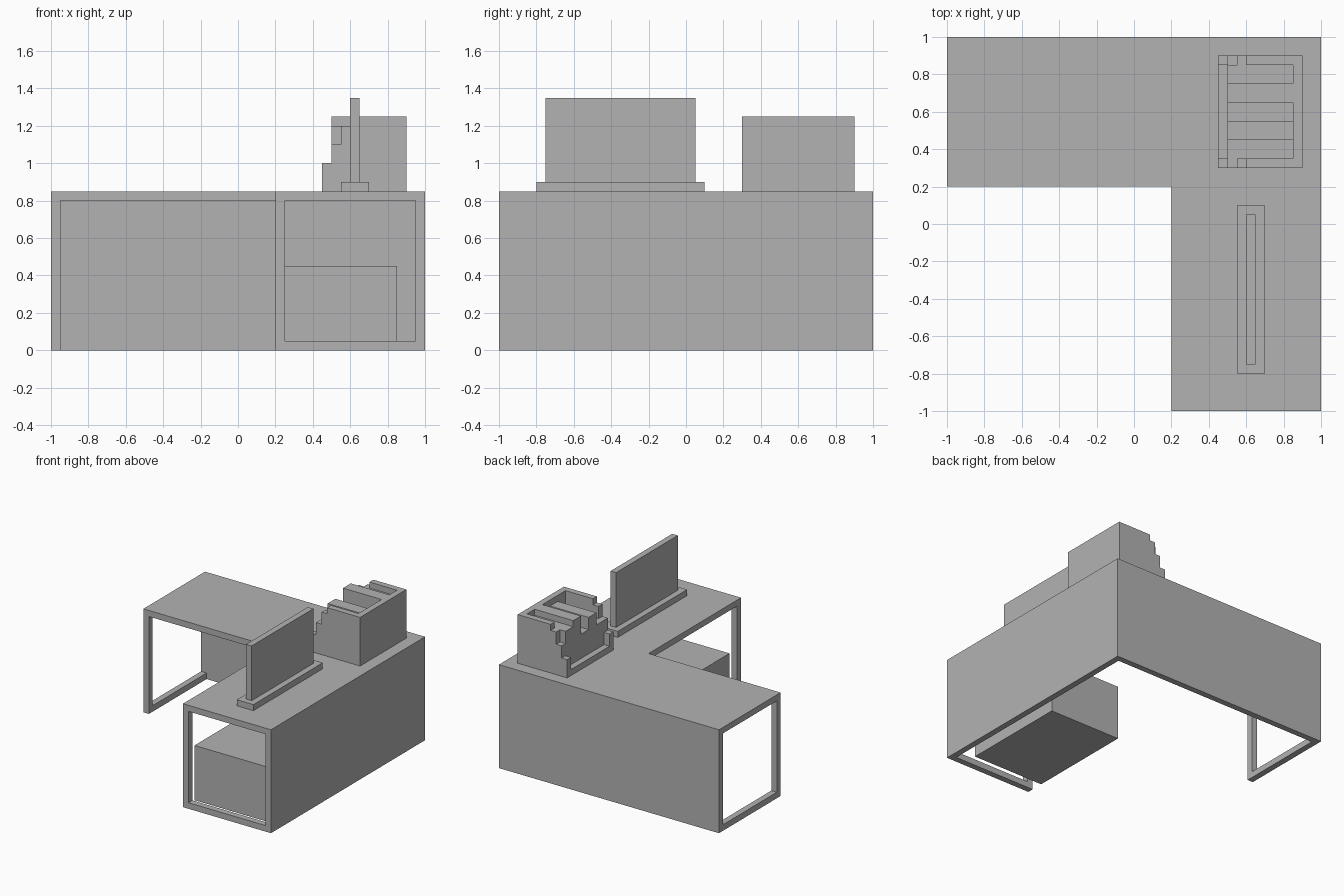
import bpy
import bmesh
from mathutils import Vector

if "Cube" in bpy.data.objects:
    bpy.data.objects.remove(bpy.data.objects["Cube"], do_unlink=True)

grey = bpy.data.materials.new("plain grey")
grey.use_nodes = True
tone = (0.45, 0.45, 0.45, 1)
grey.diffuse_color = tone
grey.node_tree.nodes["Principled BSDF"].inputs["Base Color"].default_value = tone


def prism(name, outline, shift):
    """Extrude a closed outline of 3D points along a vector."""
    bm = bmesh.new()
    face = bm.faces.new([bm.verts.new(p) for p in outline])
    out = bmesh.ops.extrude_face_region(bm, geom=[face], use_keep_orig=True)
    moved = [v for v in out["geom"] if isinstance(v, bmesh.types.BMVert)]
    bmesh.ops.translate(bm, verts=moved, vec=Vector(shift))
    bmesh.ops.recalc_face_normals(bm, faces=bm.faces)
    mesh = bpy.data.meshes.new(name)
    bm.to_mesh(mesh)
    bm.free()
    mesh.materials.append(grey)
    obj = bpy.data.objects.new(name, mesh)
    bpy.context.scene.collection.objects.link(obj)
    return obj


def box(name, x, y, z):
    corners = [(x[0], y[0], z[0]), (x[1], y[0], z[0]),
               (x[1], y[1], z[0]), (x[0], y[1], z[0])]
    return prism(name, corners, (0, 0, z[1] - z[0]))


T = 0.05          # board thickness
TOP = 0.85        # desk height
UNDER = TOP - T

# L-shaped desk top
plan = [(-1, 0.2), (0.2, 0.2), (0.2, -1), (1, -1), (1, 1), (-1, 1)]
prism("desk_top", [(x, y, UNDER) for x, y in plan], (0, 0, T))

# Closed back and side panels
box("back_panel", (-1, 1), (1 - T, 1), (0, UNDER))
box("side_panel", (1 - T, 1), (-1, 1 - T), (0, UNDER))

# Open end frames: a post and a floor rail each
box("side_frame_post", (-1, -1 + T), (0.2, 0.2 + T), (0, UNDER))
box("side_frame_rail", (-1, -1 + T), (0.2 + T, 1 - T), (0, T))
box("front_frame_post", (0.2, 0.2 + T), (-1, -1 + T), (0, UNDER))
box("front_frame_rail", (0.2 + T, 1 - T), (-1, -1 + T), (0, T))

# Cabinet under the desk
box("cabinet", (0.2, 0.85), (-0.85, 0.05), (0, 0.45))

# Monitor
box("monitor_base", (0.55, 0.7), (-0.8, 0.1), (TOP, TOP + T))
box("monitor_screen", (0.6, 0.65), (-0.75, 0.05), (TOP + T, 1.35))

# File holder: floor, back wall and two stepped side walls
box("holder_floor", (0.45, 0.85), (0.35, 0.85), (TOP, TOP + T))
box("holder_back", (0.85, 0.9), (0.35, 0.85), (TOP, 1.25))
steps = [(0.45, 1.0), (0.5, 1.1), (0.55, 1.2), (0.6, 1.25)]
profile = [(0.9, TOP), (0.45, TOP)]
for i, (x, z) in enumerate(steps):
    end = steps[i + 1][0] if i + 1 < len(steps) else 0.9
    profile += [(x, z), (end, z)]
for side, y in (("right", 0.3), ("left", 0.85)):
    prism("holder_wall_" + side, [(x, y, z) for x, z in profile], (0, T, 0))

# Files standing side by side in the holder
for i, height in enumerate([1.1, 1.2, 1.1, 1.25, 1.2]):
    y = 0.35 + 0.1 * i
    box(f"file_{i + 1}", (0.5, 0.85), (y, y + 0.1), (TOP + T, height))
